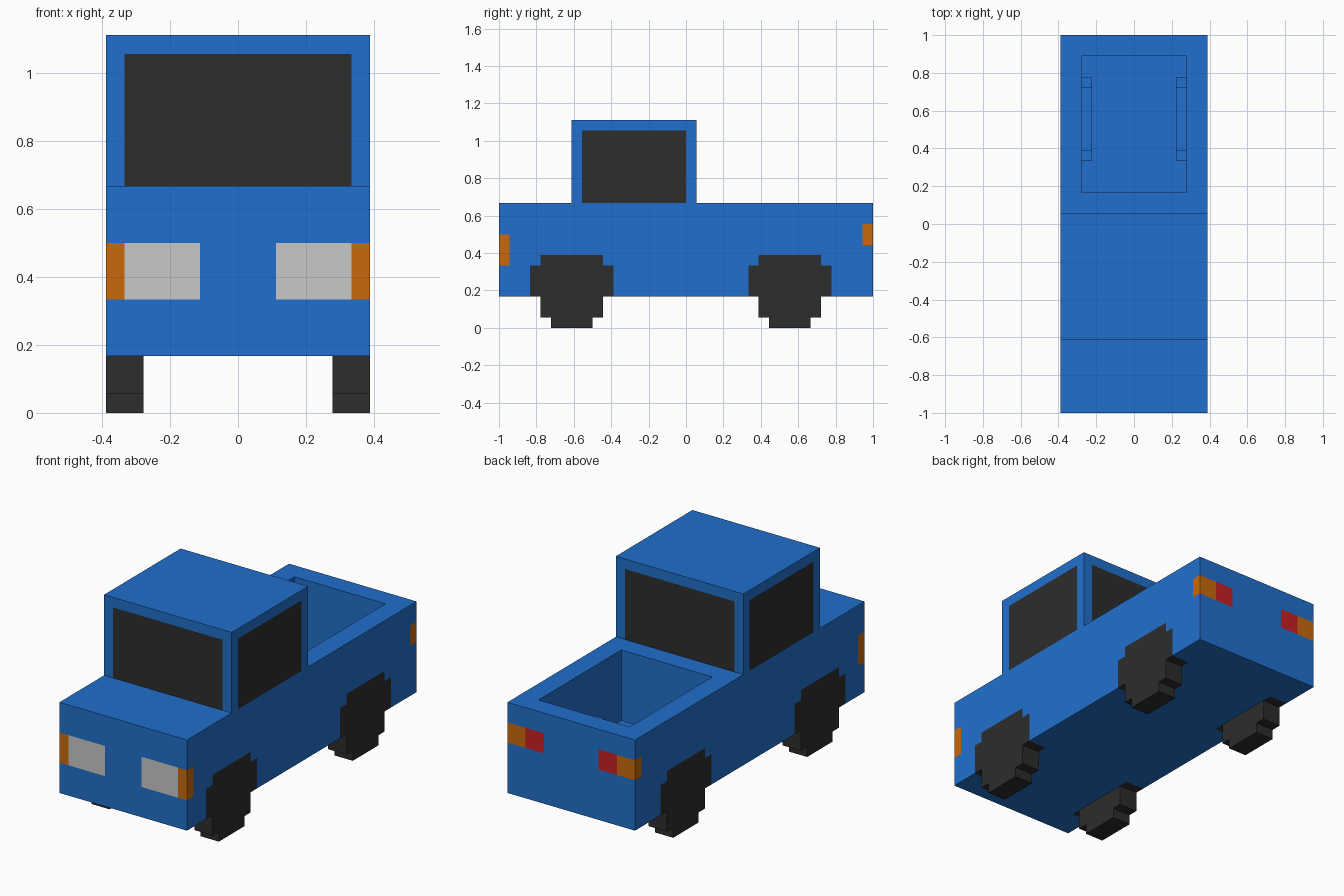
import bpy, bmesh

if "Cube" in bpy.data.objects:
    bpy.data.objects.remove(bpy.data.objects["Cube"])

U = 1 / 18                      # one block; all sizes below are in blocks
W, L = 7, 18                    # half width, half length


def material(name, rgb):
    m = bpy.data.materials.new(name)
    m.diffuse_color = (*rgb, 1)
    m.use_nodes = True
    m.node_tree.nodes["Principled BSDF"].inputs["Base Color"].default_value = m.diffuse_color
    return m


BLUE = material("blue paint", (0.0152, 0.159, 0.604))
DARK = material("dark grey", (0.026, 0.026, 0.026))
ORANGE = material("orange", (0.584, 0.144, 0.0035))
LIGHT = material("light grey", (0.578, 0.578, 0.578))
RED = material("red", (0.58, 0.015, 0.017))


def prism(name, profile, x0, x1, mat):
    """Extrude a (y, z) profile from x0 to x1."""
    bm = bmesh.new()
    face = bm.faces.new([bm.verts.new((x0 * U, y * U, z * U)) for y, z in profile])
    ext = bmesh.ops.extrude_face_region(bm, geom=[face])
    verts = [v for v in ext["geom"] if isinstance(v, bmesh.types.BMVert)]
    bmesh.ops.translate(bm, verts=verts, vec=((x1 - x0) * U, 0, 0))
    bmesh.ops.recalc_face_normals(bm, faces=bm.faces)
    me = bpy.data.meshes.new(name)
    bm.to_mesh(me)
    bm.free()
    me.materials.append(mat)
    ob = bpy.data.objects.new(name, me)
    bpy.context.collection.objects.link(ob)
    return ob


def box(name, x0, x1, y0, y1, z0, z1, mat):
    return prism(name, [(y0, z0), (y1, z0), (y1, z1), (y0, z1)], x0, x1, mat)


def carve(target, cutter):
    """Subtract the cutter from the target, then delete the cutter."""
    mod = target.modifiers.new("carve", 'BOOLEAN')
    mod.operation, mod.solver, mod.object = 'DIFFERENCE', 'EXACT', cutter
    bpy.context.view_layer.objects.active = target
    bpy.ops.object.modifier_apply(modifier=mod.name)
    bpy.data.objects.remove(cutter)


def mirror_x(s, a, b):
    return (a, b) if s > 0 else (-b, -a)


def stepped(cy, steps):
    """Symmetric stepped outline about y = cy from (half width, z0, z1) rows."""
    right = [(cy + h, z) for h, z0, z1 in steps for z in (z0, z1)]
    left = [(2 * cy - y, z) for y, z in reversed(right)]
    return right + left


# Main body and cab
body = box("body", -W, W, -L, L, 3, 12, BLUE)
cab = box("cab", -W, W, -11, 1, 12, 20, BLUE)

# Open cargo bed
carve(body, box("bed_cutter", -5, 5, 3, 16, 5, 14, BLUE))

for s, side in ((1, "right"), (-1, "left")):
    # Wheels sit flush in stepped slots of the body
    for cy, end in ((-11, "front"), (10, "rear")):
        carve(body, prism("wheel_cutter", stepped(cy, [(4, 2, 6), (3, 6, 7)]),
                          *mirror_x(s, 5, 9), BLUE))
        prism(f"{end}_{side}_wheel",
              stepped(cy, [(2, 0, 1), (3, 1, 3), (4, 3, 6), (3, 6, 7)]),
              *mirror_x(s, 5, 7), DARK)

    # Wheel housing inside the bed
    prism(f"{side}_wheel_housing", stepped(10, [(4, 5, 6), (3, 6, 7)]),
          *mirror_x(s, 4, 5), BLUE)

    # Front lamps, wrapping round the corner
    carve(body, box("lamp_cutter", *mirror_x(s, 2, 9), -20, -17, 6, 9, BLUE))
    box(f"{side}_headlight", *mirror_x(s, 2, 6), -18, -17, 6, 9, LIGHT)
    box(f"{side}_front_indicator", *mirror_x(s, 6, 7), -18, -17, 6, 9, ORANGE)

    # Rear lamps
    carve(body, box("lamp_cutter", *mirror_x(s, 3, 9), 17, 20, 8, 10, BLUE))
    box(f"{side}_tail_light", *mirror_x(s, 3, 5), 17, 18, 8, 10, RED)
    box(f"{side}_rear_indicator", *mirror_x(s, 5, 7), 17, 18, 8, 10, ORANGE)

    # Side window
    carve(cab, box("window_cutter", *mirror_x(s, 6.5, 9), -10, 0, 11, 19, BLUE))
    box(f"{side}_window", *mirror_x(s, 6.5, 7), -10, 0, 12, 19, DARK)

# Windscreen and rear window
for name, y0, y1, c0, c1 in (("windscreen", -11, -10.5, -13, -10.5),
                             ("rear_window", 0.5, 1, 0.5, 3)):
    carve(cab, box("window_cutter", -6, 6, c0, c1, 11, 19, BLUE))
    box(name, -6, 6, y0, y1, 12, 19, DARK)
